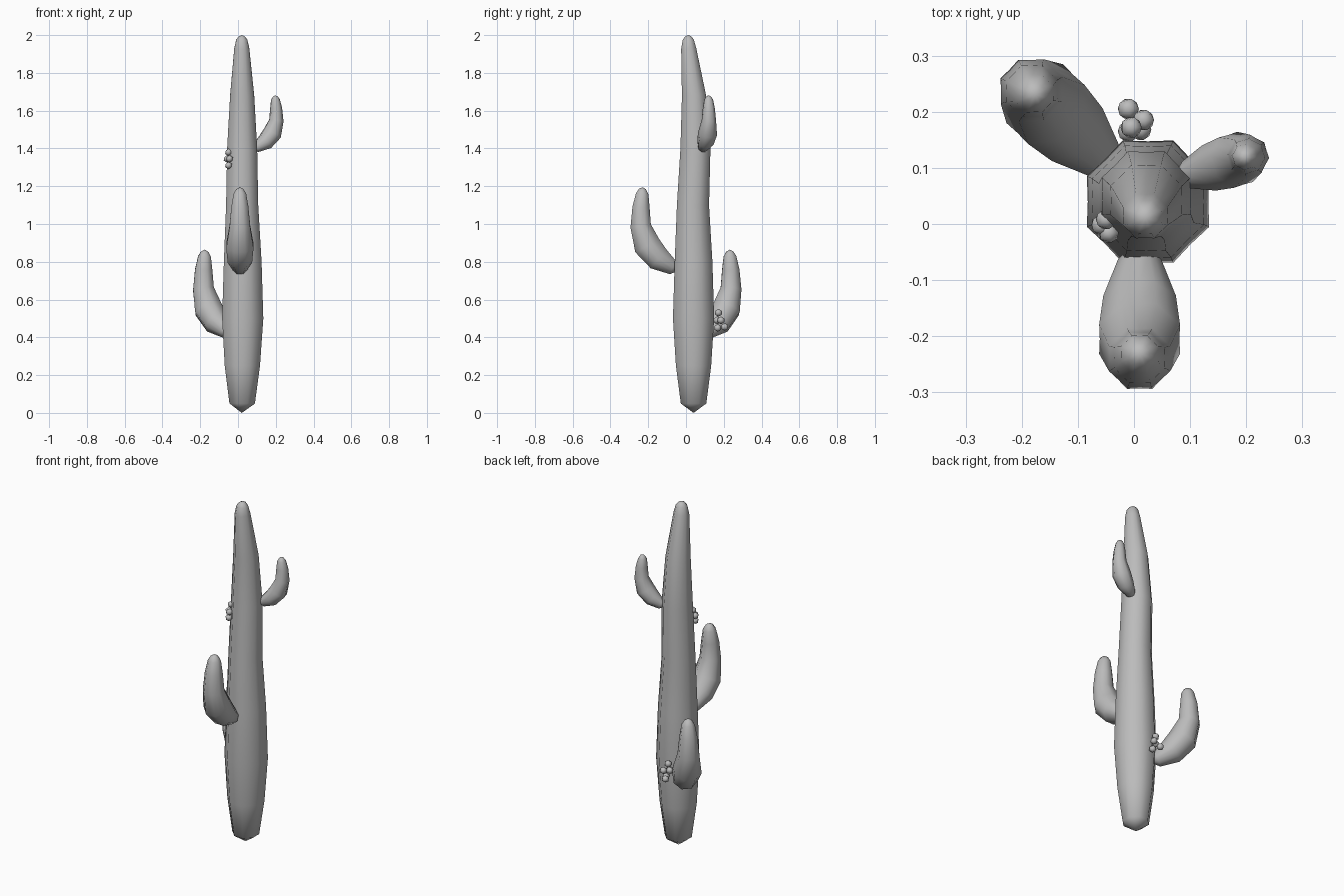
import bpy, bmesh, math
from mathutils import Vector

cube = bpy.data.objects.get("Cube")
if cube:
    bpy.data.objects.remove(cube, do_unlink=True)

# One plain grey for the whole plant
grey = bpy.data.materials.new("plain grey")
grey.use_nodes = True
grey.diffuse_color = (0.5, 0.5, 0.5, 1)
grey.node_tree.nodes["Principled BSDF"].inputs["Base Color"].default_value = grey.diffuse_color

RIBS = 8
DEPTH = 0.09


def finish(bm, name):
    bmesh.ops.recalc_face_normals(bm, faces=bm.faces)
    for f in bm.faces:
        f.smooth = True
    mesh = bpy.data.meshes.new(name)
    bm.to_mesh(mesh)
    bm.free()
    mesh.materials.append(grey)
    obj = bpy.data.objects.new(name, mesh)
    bpy.context.collection.objects.link(obj)
    return obj


def ribbed_tube(name, path, side):
    """Sweep a ribbed ring along (point, radius) pairs; both ends close to a point."""
    bm = bmesh.new()
    pts = [Vector(p) for p, r in path]
    n = RIBS * 2
    rings = []
    for i in range(1, len(path) - 1):
        tangent = (pts[i + 1] - pts[i - 1]).normalized()
        u = (side - tangent * side.dot(tangent)).normalized()
        v = tangent.cross(u)
        ring = []
        for k in range(n):
            a = math.tau * (k + 1) / n
            r = path[i][1] * (1 if k % 2 == 0 else 1 - DEPTH)
            ring.append(bm.verts.new(pts[i] + u * r * math.cos(a) + v * r * math.sin(a)))
        rings.append(ring)
    start, end = bm.verts.new(pts[0]), bm.verts.new(pts[-1])
    for k in range(n):
        j = (k + 1) % n
        bm.faces.new((start, rings[0][j], rings[0][k]))
        bm.faces.new((end, rings[-1][k], rings[-1][j]))
        for a, b in zip(rings, rings[1:]):
            bm.faces.new((a[k], a[j], b[j], b[k]))
    return finish(bm, name)


# Trunk: x, y, z, radius
trunk = [(.02, .04, 0, 0), (.022, .04, .05, .073), (.023, .04, .25, .101),
         (.025, .04, .5, .118), (.025, .04, .8, .108), (.022, .037, 1.1, .092),
         (.022, .05, 1.4, .086), (.022, .042, 1.68, .069), (.02, .014, 1.93, .043),
         (.02, .012, 1.975, .032), (.02, .012, 1.993, .018), (.02, .012, 2, 0)]
ribbed_tube("trunk", [(p[:3], p[3]) for p in trunk], Vector((1, 0, 0)))

# Arm shape: outward distance, height, radius
arm_shape = [(-.03, -.01, 0), (.02, 0, .042), (.095, .045, .07), (.155, .115, .078),
             (.19, .22, .059), (.188, .32, .049), (.182, .39, .036),
             (.181, .415, .02), (.18, .425, 0)]


def arm(name, base, degrees, scale):
    a = math.radians(degrees)
    out = Vector((math.cos(a), math.sin(a), 0))
    path = [(Vector(base) + (out * d + Vector((0, 0, h))) * scale, r * scale)
            for d, h, r in arm_shape]
    ribbed_tube(name, path, Vector((-math.sin(a), math.cos(a), 0)))


arm("front_arm", (.01, -.05, .77), 270, 1)
arm("back_right_arm", (-.045, .105, .435), 136, 1.01)
arm("left_arm", (.085, .085, 1.405), 17, .65)


# Bud clusters
def buds(name, places, radius):
    bm = bmesh.new()
    for p in places:
        made = bmesh.ops.create_icosphere(bm, subdivisions=1, radius=radius)
        bmesh.ops.translate(bm, verts=made["verts"], vec=p)
    finish(bm, name)


buds("upper_buds", [(-.05, .008, 1.38), (-.058, -.002, 1.345),
                    (-.045, -.016, 1.345), (-.05, -.013, 1.31)], .02)
buds("lower_buds", [(-.005, .172, .53), (.017, .185, .49), (-.01, .165, .49),
                    (-.01, .205, .455), (.012, .168, .45)], .021)
